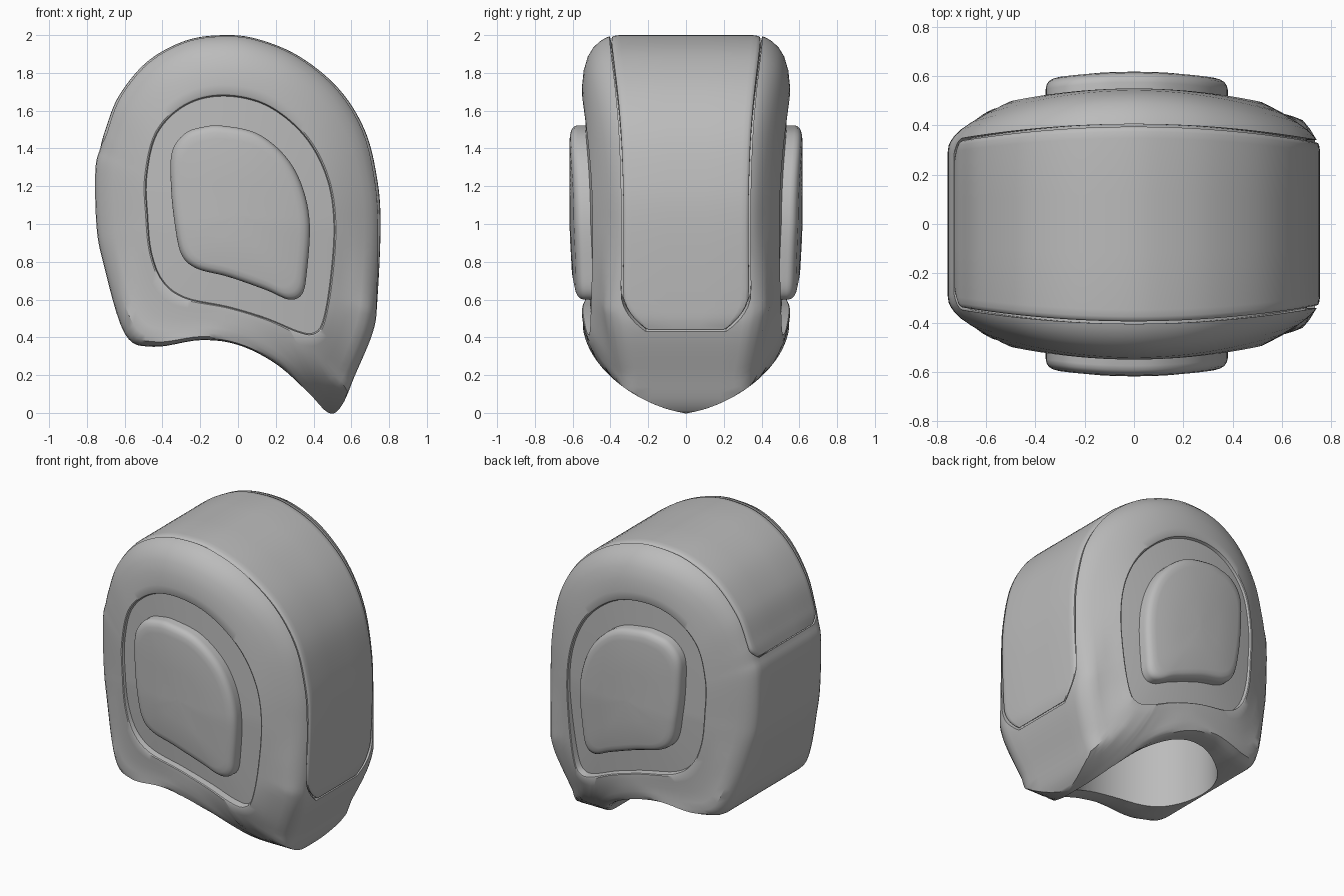
import bpy, bmesh, math
from mathutils import Vector

if "Cube" in bpy.data.objects:
    bpy.data.objects.remove(bpy.data.objects["Cube"])

grey = bpy.data.materials.new("plain_grey")
grey.use_nodes = True
grey.diffuse_color = (0.5, 0.5, 0.5, 1)
grey.node_tree.nodes["Principled BSDF"].inputs["Base Color"].default_value = (0.5, 0.5, 0.5, 1)

STEPS = 6
CENTRE = Vector((0, 1.05))
BAND_END = 13 * STEPS


def spline(points):
    """Closed Catmull-Rom curve through the points."""
    out, n = [], len(points)
    p = [Vector(q) for q in points]
    for i in range(n):
        a, b, c, d = (p[(i + j) % n] for j in (-1, 0, 1, 2))
        for s in range(STEPS):
            t = s / STEPS
            out.append(.5 * (2 * b + (c - a) * t + (2 * a - 5 * b + 4 * c - d) * t ** 2
                             + (3 * b - a - 3 * c + d) * t ** 3))
    return out


def radial(loop, d):
    """Point where a ray from the centre along d meets a closed loop."""
    best = CENTRE
    for a, b in zip(loop, loop[1:] + loop[:1]):
        u, e = a - CENTRE, b - a
        den = d.x * e.y - d.y * e.x
        if abs(den) > 1e-9:
            r = (u.x * e.y - u.y * e.x) / den
            s = (u.x * d.y - u.y * d.x) / den
            if r > 0 and -1e-6 <= s <= 1 + 1e-6:
                best = CENTRE + d * r
    return best


# Side outline (x, z): up the face, over the crown, down the back, along the rim, chin
OUTLINE = spline([
    (.715, .43), (.738, .6), (.755, 1), (.735, 1.25), (.67, 1.5), (.53, 1.72),
    (.32, 1.89), (.1, 1.98), (-.08, 2), (-.28, 1.97), (-.48, 1.86), (-.63, 1.68),
    (-.702, 1.5), (-.73, 1.4), (-.755, 1.29), (-.75, 1), (-.715, .8), (-.6, .42),
    (-.45, .35), (-.2, .385), (0, .36), (.2, .26), (.37, .11), (.48, 0),
    (.55, .04), (.62, .2)])
# Sunken side panel and ear pad outlines
PANEL_LOOP = spline([
    (-.08, 1.68), (.15, 1.63), (.35, 1.47), (.47, 1.25), (.51, 1), (.49, .7), (.45, .48),
    (.4, .42), (.32, .43), (.15, .5), (-.05, .56), (-.28, .61), (-.4, .7), (-.46, .85),
    (-.48, 1.05), (-.485, 1.25), (-.43, 1.48), (-.28, 1.63)])
PAD = spline([
    (-.08, 1.52), (.1, 1.48), (.25, 1.36), (.34, 1.2), (.38, 1), (.365, .75), (.34, .63),
    (.27, .6), (.15, .65), (-.05, .72), (-.22, .765), (-.3, .84), (-.335, 1), (-.355, 1.2),
    (-.35, 1.38), (-.28, 1.48), (-.18, 1.515)])
PANEL = [radial(PANEL_LOOP, (p - CENTRE).normalized()) for p in OUTLINE]


def loft(name, rings):
    """Skin closed rings of equal length and cap both ends."""
    bm = bmesh.new()
    rows = [[bm.verts.new(p) for p in ring] for ring in rings]
    for a, b in zip(rows, rows[1:]):
        for i in range(len(a)):
            j = (i + 1) % len(a)
            bm.faces.new((a[i], a[j], b[j], b[i]))
    bm.faces.new(rows[0])
    bm.faces.new(rows[-1])
    bmesh.ops.recalc_face_normals(bm, faces=bm.faces)
    mesh = bpy.data.meshes.new(name)
    bm.to_mesh(mesh)
    bm.free()
    mesh.materials.append(grey)
    obj = bpy.data.objects.new(name, mesh)
    bpy.context.collection.objects.link(obj)
    return obj


def activate(obj):
    bpy.ops.object.select_all(action='DESELECT')
    obj.select_set(True)
    bpy.context.view_layer.objects.active = obj


def smooth(obj, angle=35):
    activate(obj)
    bpy.ops.object.shade_smooth_by_angle(angle=math.radians(angle))


def cut(obj, cutter):
    mod = obj.modifiers.new("cut", 'BOOLEAN')
    mod.operation, mod.solver, mod.object = 'DIFFERENCE', 'EXACT', cutter
    activate(obj)
    bpy.ops.object.modifier_apply(modifier=mod.name)
    bpy.data.objects.remove(cutter)


def chin_width(z):
    """Half width allowed at a height, giving the U-shaped jaw."""
    if z > .5:
        return 1
    return .55 * math.sqrt(max(0, 1 - (1 - z / .5) ** 2)) ** 1.35


def shell_ring(t, y):
    """Ring between panel edge (t = 0) and outline (t = 1), narrowed at face, back and jaw."""
    ring = []
    for p, inner in zip(OUTLINE, PANEL):
        q = inner.lerp(p, t)
        down = max(0, -(p - CENTRE).normalized().y) ** 2
        w = min(abs(y) * (1 + .25 * down), max(abs(y), .545))
        w *= 1 - (.2 + .3 * t * (1 - t)) * (q.x / .75) ** 2
        cheek = min(1, max(0, (.55 - q.y) / .35)) * min(1, max(0, q.x / .4))
        w = min(w * (1 - .3 * cheek * t), chin_width(q.y))
        ring.append((q.x, math.copysign(w, y), q.y))
    return ring


def flat_ring(loop, k, y):
    """Scaled loop on the gently domed side face, leaning in towards the bottom."""
    ring = []
    for p in loop:
        q = CENTRE + (p - CENTRE) * k
        w = abs(y) * (1 - .2 * (q.x / .75) ** 2) - .05 * max(0, 1 - q.y)
        ring.append((q.x, math.copysign(min(w, chin_width(q.y)), y), q.y))
    return ring


# Helmet shell: rounded shoulders and a sunken panel on each side
SHOULDER = [(1, .12), (1, .25), (1, .36), (.985, .4), (.955, .425), (.9, .455), (.8, .49),
            (.65, .52), (.42, .542), (.18, .55), (.035, .55), (.01, .545)]
FLAT = [(.995, .528), (.75, .532), (.4, .537), (.05, .538)]


def half_shell(side):
    return ([shell_ring(t, side * y) for t, y in SHOULDER]
            + [flat_ring(PANEL, k, side * y) for k, y in FLAT])


shell = loft("helmet_shell", half_shell(-1)[::-1] + half_shell(1))


# Visor band over the face and crown
def band(name, grow, trim, section):
    path = OUTLINE[:BAND_END + 1]
    first, last = path[0], path[-1]
    path[0], path[-1] = first.lerp(path[1], trim), last.lerp(path[-2], trim)
    rings = []
    for p in path:
        w = .395 * (1 - .16 * (p.x / .75) ** 2)
        front = min(1, (p - first).length / .2)
        back = min(1, (p - last).length / .08)
        w *= 1 - .4 * (1 - front) ** 2
        w = w * (1 - .18 * (1 - back) ** 2) + grow
        ring = []
        for u, k in section + [(-u, k) for u, k in reversed(section)]:
            q = CENTRE + (p - CENTRE) * k
            ring.append((q.x, u * w, q.y))
        rings.append(ring)
    return loft(name, rings)


cut(shell, band("band_cutter", .01, 0, [(1, .93), (1, 1.08)]))
visor = band("visor_band", 0, .4,
             [(1, .92), (1, .982), (.985, .991), (.95, .997), (.88, 1), (.3, 1)])

# Hollow for the head, open at the bottom
levels = [(-.2, 1), (.4, 1), (.9, 1), (1.15, .95), (1.35, .83), (1.5, .65), (1.6, .4), (1.63, .15)]
turns = [math.tau * i / 48 for i in range(48)]
cut(shell, loft("head_cutter", [[(-.08 + .45 * s * math.cos(a), .41 * s * math.sin(a), z)
                                 for a in turns] for z, s in levels]))
smooth(shell)
smooth(visor)

# Ear pads
PAD_SECTION = [(1, .46), (1, .575), (.99, .592), (.965, .605), (.92, .613),
               (.85, .617), (.4, .618), (.05, .618)]
for side, name in ((-1, "right_ear_pad"), (1, "left_ear_pad")):
    smooth(loft(name, [flat_ring(PAD, k, side * y) for k, y in PAD_SECTION]), 50)
